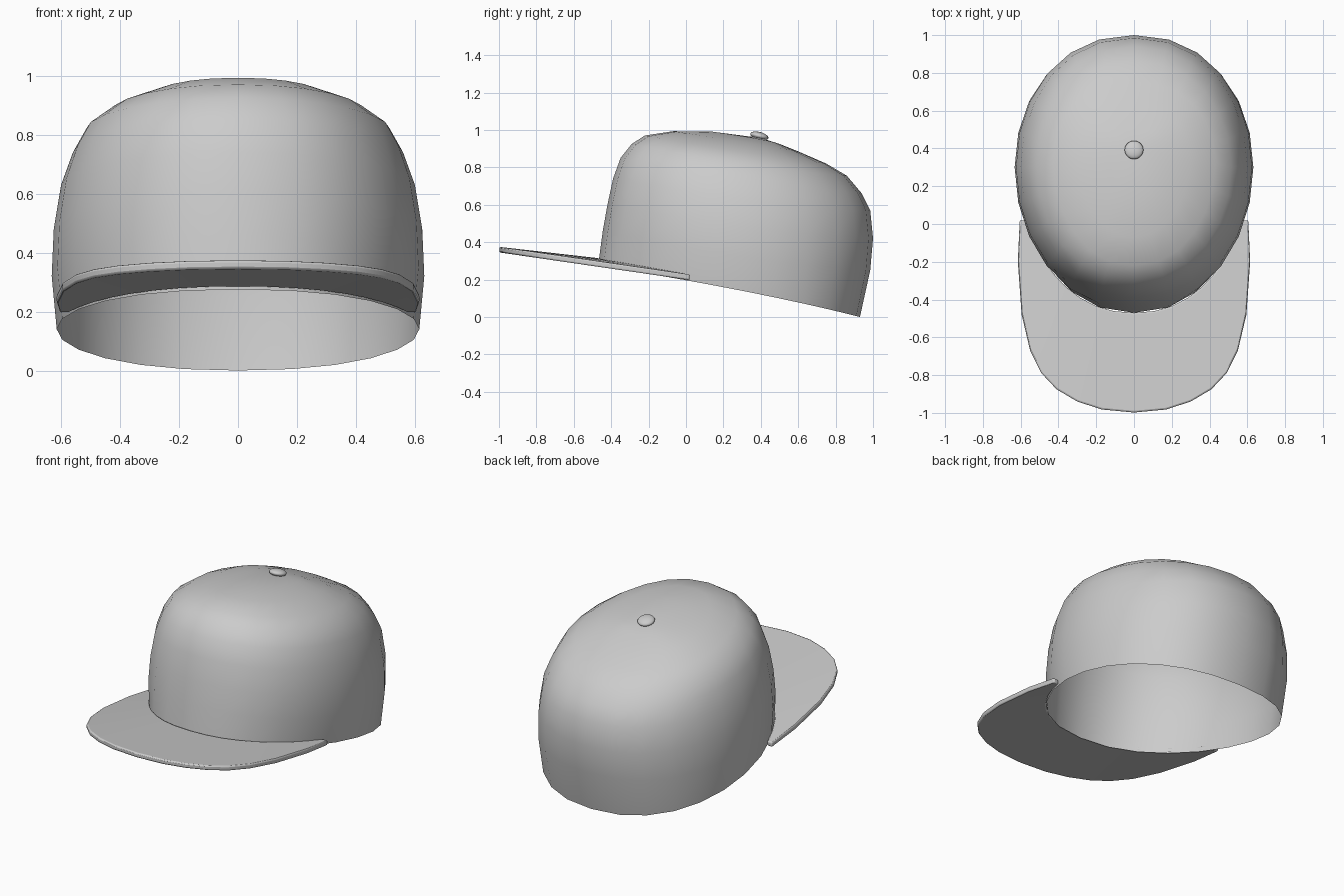
import bpy, bmesh
from math import sin, cos, pi, radians, copysign

if "Cube" in bpy.data.objects:
    bpy.data.objects.remove(bpy.data.objects["Cube"])

SEG = 24


def through(a, front, side, back):
    # smooth blend that hits front at a=0, side at 90 degrees, back at 180
    c = -cos(a)
    return side + (back - front) / 2 * c + ((back + front) / 2 - side) * c * c


def ring_point(a, front, side, back):
    s = sin(a)
    return (side[0] * copysign(abs(s) ** 0.9, s),
            through(a, front[0], side[1], back[0]),
            through(a, front[1], side[2], back[1]))


def finish(name, bm, angle):
    bmesh.ops.recalc_face_normals(bm, faces=bm.faces)
    me = bpy.data.meshes.new(name)
    bm.to_mesh(me)
    bm.free()
    ob = bpy.data.objects.new(name, me)
    bpy.context.collection.objects.link(ob)
    bpy.ops.object.select_all(action='DESELECT')
    ob.select_set(True)
    bpy.context.view_layer.objects.active = ob
    bpy.ops.object.shade_smooth_by_angle(angle=radians(angle))
    return ob


# Crown: rings given by front (y, z), side (x, y, z) and back (y, z)
rings = [
    ((-0.47, 0.275), (0.615, 0.30, 0.14), (0.93, 0.0)),
    ((-0.445, 0.46), (0.632, 0.30, 0.32), (0.985, 0.25)),
    ((-0.42, 0.60), (0.625, 0.30, 0.48), (1.0, 0.42)),
    ((-0.39, 0.74), (0.60, 0.30, 0.63), (0.985, 0.57)),
    ((-0.35, 0.85), (0.56, 0.30, 0.74), (0.94, 0.66)),
    ((-0.29, 0.925), (0.515, 0.30, 0.82), (0.86, 0.755)),
    ((-0.22, 0.97), (0.43, 0.32, 0.88), (0.75, 0.82)),
    ((-0.07, 0.993), (0.30, 0.34, 0.93), (0.60, 0.885)),
    ((0.13, 0.992), (0.15, 0.37, 0.955), (0.50, 0.925)),
]
bm = bmesh.new()
loops = [[bm.verts.new(ring_point(2 * pi * i / SEG, *r)) for i in range(SEG)]
         for r in rings]
apex = bm.verts.new((0, 0.40, 0.957))
for i in range(SEG):
    j = (i + 1) % SEG
    for lo, hi in zip(loops, loops[1:]):
        bm.faces.new((lo[i], lo[j], hi[j], hi[i]))
    bm.faces.new((loops[-1][i], loops[-1][j], apex))
finish("crown", bm, 60)

# Brim: outer outline for one half, mirrored, joined to the crown's front rim
half = [(0.17, -0.982), (0.30, -0.94), (0.41, -0.875), (0.49, -0.79),
        (0.55, -0.67), (0.595, -0.48), (0.615, -0.20), (0.605, 0.02)]
outer = [(-x, y) for x, y in reversed(half)] + [(0, -0.998)] + half
THICK = 0.03
bm = bmesh.new()
sections = []
for k, (ox, oy) in enumerate(outer):
    a = (k / 8 - 1) * radians(67)
    ix, iy, _ = ring_point(a, *rings[0])
    oz, iz = 0.23 - 0.145 * oy, 0.23 - 0.18 * iy
    pts = [(ix, iy, iz), (ox, oy, oz), (ox, oy, oz - THICK), (ix, iy, iz - THICK)]
    sections.append([bm.verts.new(p) for p in pts])
for p, q in zip(sections, sections[1:]):
    for m in range(4):
        n = (m + 1) % 4
        bm.faces.new((p[m], q[m], q[n], p[n]))
bm.faces.new(sections[0])
bm.faces.new(sections[-1])
brim = finish("brim", bm, 60)
bev = brim.modifiers.new("soft_edge", 'BEVEL')
bev.width = 0.008
bev.segments = 2
bev.limit_method = 'ANGLE'
bev.angle_limit = radians(50)

# Button on top
bpy.ops.mesh.primitive_uv_sphere_add(segments=20, ring_count=10, radius=1,
                                     location=(0, 0.392, 0.968),
                                     rotation=(radians(-14), 0, 0))
button = bpy.context.object
button.name = "top_button"
button.scale = (0.05, 0.05, 0.021)
bpy.ops.object.shade_smooth()
